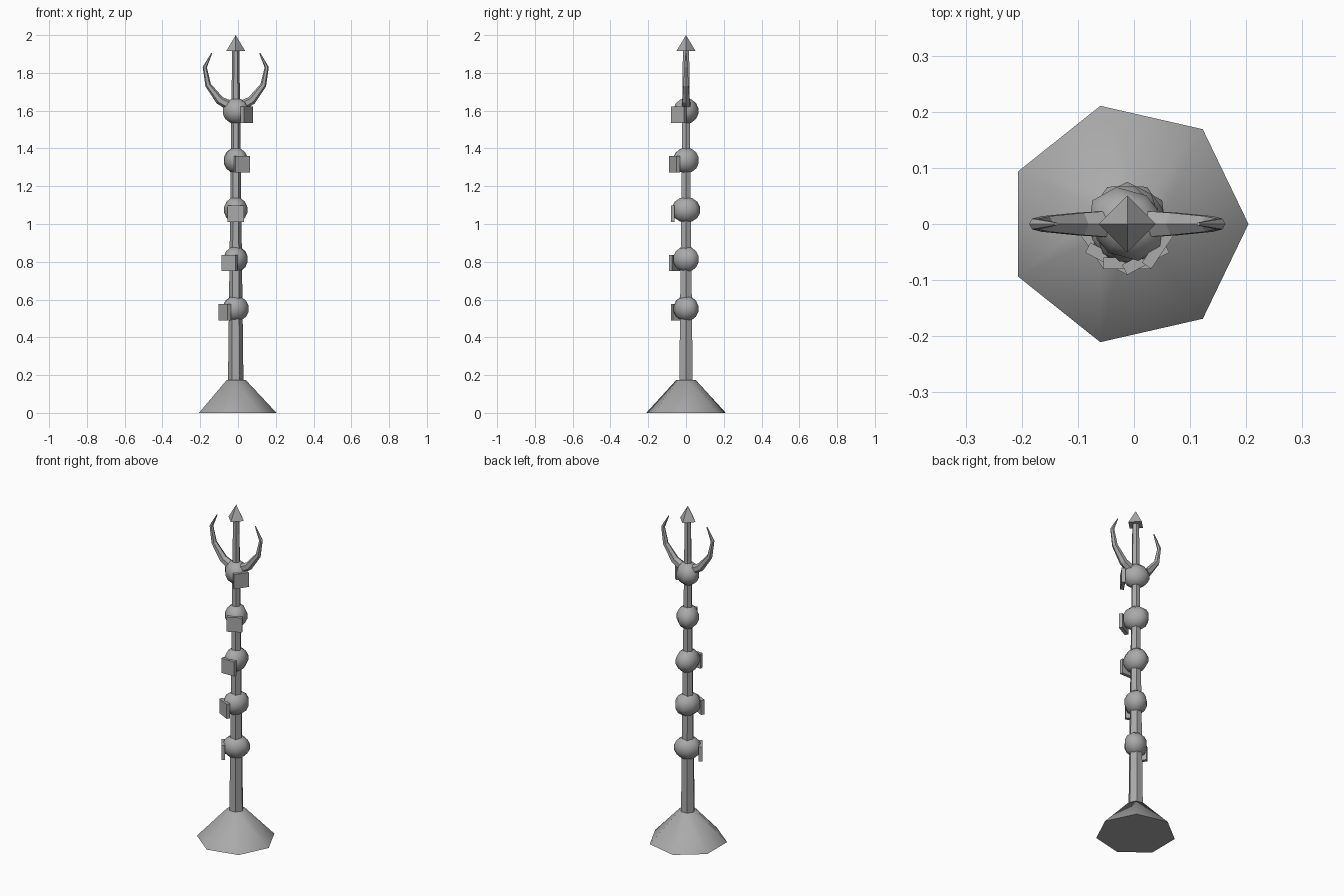
import bpy, bmesh, math
from mathutils import Matrix, Vector

cube = bpy.data.objects.get("Cube")
if cube:
    bpy.data.objects.remove(cube, do_unlink=True)

AXIS = -0.012  # x of the central axis

grey = bpy.data.materials.new("stone_grey")
grey.use_nodes = True
grey.diffuse_color = (0.4, 0.4, 0.4, 1)
grey.node_tree.nodes["Principled BSDF"].inputs["Base Color"].default_value = (0.4, 0.4, 0.4, 1)


def finish(name, bm, smooth=None):
    """Turn a bmesh into a named object on the central axis."""
    bmesh.ops.recalc_face_normals(bm, faces=bm.faces[:])
    mesh = bpy.data.meshes.new(name)
    bm.to_mesh(mesh)
    bm.free()
    mesh.materials.append(grey)
    obj = bpy.data.objects.new(name, mesh)
    bpy.context.collection.objects.link(obj)
    obj.location.x = AXIS
    if smooth:
        bpy.ops.object.select_all(action='DESELECT')
        obj.select_set(True)
        bpy.context.view_layer.objects.active = obj
        bpy.ops.object.shade_smooth_by_angle(angle=math.radians(smooth))
    return obj


def cone(name, sides, r1, r2, z1, z2, smooth=None):
    bm = bmesh.new()
    bmesh.ops.create_cone(bm, cap_ends=True, segments=sides, radius1=r1, radius2=r2,
                          depth=z2 - z1, matrix=Matrix.Translation((0, 0, (z1 + z2) / 2)))
    # put a corner on the +x side
    first = max((v.co for v in bm.verts if v.co.z < (z1 + z2) / 2), key=lambda c: c.x)
    bmesh.ops.rotate(bm, verts=bm.verts[:], matrix=Matrix.Rotation(-math.atan2(first.y, first.x), 3, 'Z'))
    return finish(name, bm, smooth)


# Base, tapering pole and spear head
cone("base", 7, 0.216, 0.052, 0, 0.175, smooth=60)
cone("pole", 6, 0.041, 0.019, 0.16, 1.93)
cone("spear_head", 4, 0.051, 0, 1.915, 2.0)

# Stacked beads, each with a face plate, turning step by step around the pole
for i in range(5):
    turn = Matrix.Rotation(math.radians(28 * (i - 2)), 4, 'Z')
    place = Matrix.Translation((0, 0, 0.552 + 0.2615 * i)) @ turn

    bm = bmesh.new()
    bmesh.ops.create_uvsphere(bm, u_segments=8, v_segments=7, radius=1,
                              matrix=place @ Matrix.Diagonal((0.063, 0.077, 0.068, 1)))
    finish(f"bead_{i + 1}", bm, smooth=60)

    bm = bmesh.new()
    bmesh.ops.create_cube(bm, size=1, matrix=place @ Matrix.Translation((0, -0.07, -0.02))
                          @ Matrix.Diagonal((0.085, 0.02, 0.087, 1)))
    finish(f"face_plate_{i + 1}", bm)

# Curved horns: x, z, radius along the path
PATH = [(0.035, 1.628, 0.027), (0.085, 1.655, 0.023), (0.146, 1.735, 0.016),
        (0.164, 1.83, 0.011), (0.127, 1.905, 0.003)]
SIDES = 6


def horn(name, side):
    bm = bmesh.new()
    rings = []
    for k, (x, z, r) in enumerate(PATH):
        a, b = PATH[max(k - 1, 0)], PATH[min(k + 1, len(PATH) - 1)]
        along = Vector((b[0] - a[0], 0, b[1] - a[1])).normalized()
        across = Vector((along.z, 0, -along.x))
        ring = []
        for s in range(SIDES):
            t = math.tau * s / SIDES
            p = Vector((x, 0, z)) + r * (math.cos(t) * across + math.sin(t) * Vector((0, 1, 0)))
            ring.append(bm.verts.new((p.x * side, p.y, p.z)))
        rings.append(ring)
    for lower, upper in zip(rings, rings[1:]):
        for s in range(SIDES):
            n = (s + 1) % SIDES
            bm.faces.new((lower[s], lower[n], upper[n], upper[s]))
    bm.faces.new(rings[0])
    bm.faces.new(rings[-1])
    finish(name, bm)


horn("left_horn", 1)
horn("right_horn", -1)
